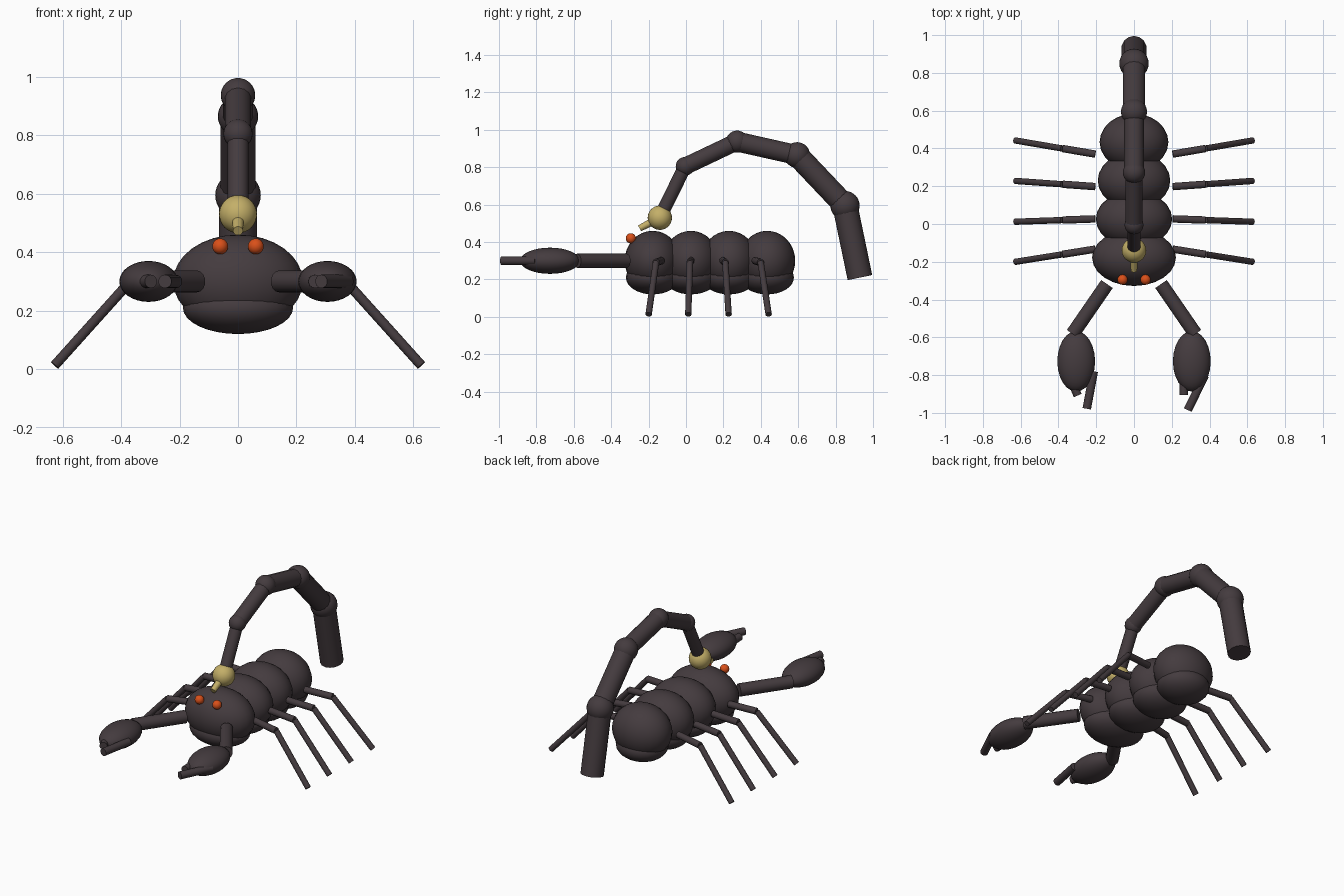
import bpy
from math import radians
from mathutils import Vector

cube = bpy.data.objects.get("Cube")
if cube:
    bpy.data.objects.remove(cube, do_unlink=True)


def material(name, color):
    mat = bpy.data.materials.new(name)
    mat.use_nodes = True
    mat.diffuse_color = (*color, 1)
    mat.node_tree.nodes["Principled BSDF"].inputs["Base Color"].default_value = (*color, 1)
    return mat


SHELL = material("dark shell", (0.058, 0.044, 0.049))
VENOM = material("venom yellow", (0.55, 0.43, 0.14))
EYE = material("eye orange", (0.70, 0.08, 0.01))


def finish(name, mat):
    obj = bpy.context.object
    obj.name = name
    obj.data.materials.append(mat)
    bpy.ops.object.shade_smooth_by_angle(angle=radians(40))
    return obj


def ellipsoid(name, center, radii, mat=SHELL):
    bpy.ops.mesh.primitive_uv_sphere_add(segments=24, ring_count=16, radius=1, location=center)
    bpy.context.object.scale = radii
    bpy.ops.object.transform_apply(location=False, rotation=False, scale=True)
    return finish(name, mat)


def rod(name, start, end, r1, r2=None, mat=SHELL):
    a, b = Vector(start), Vector(end)
    bpy.ops.mesh.primitive_cone_add(vertices=14, radius1=r1, radius2=r2 or r1,
                                    depth=(b - a).length, location=(a + b) / 2)
    bpy.context.object.rotation_euler = (b - a).to_track_quat('Z', 'Y').to_euler()
    return finish(name, mat)


# Body segments, each with a flatter belly plate
for i, width in enumerate((0.222, 0.202, 0.192, 0.182)):
    y = -0.178 + 0.204 * i
    ellipsoid(f"body_segment_{i + 1}", (0, y, 0.3), (width, 0.15, 0.16))
    ellipsoid(f"belly_plate_{i + 1}", (0, y, 0.21), (width * 0.85, 0.143, 0.09))

# Tail: rods with ball joints, from the base to the bulb
joints = [Vector((0, y, z)) for y, z in
          ((0.93, 0.21), (0.85, 0.595), (0.594, 0.865), (0.273, 0.937), (-0.005, 0.805), (-0.14, 0.53))]
rod_radii = (0.067, 0.061, 0.053, 0.046, 0.036)
ball_radii = (0.078, 0.069, 0.059, 0.05)
for i, radius in enumerate(rod_radii):
    rod(f"tail_rod_{i + 1}", joints[i], joints[i + 1], radius)
for i, radius in enumerate(ball_radii):
    ellipsoid(f"tail_joint_{i + 1}", joints[i + 1], (radius,) * 3)

# Stinger
ellipsoid("stinger_bulb", joints[-1], (0.065,) * 3, VENOM)
rod("stinger_tip", joints[-1], (0, -0.248, 0.473), 0.023, 0.017, VENOM)

# Eyes, pincer arms and legs on both sides
hips = ((-0.133, -0.2), (0.027, 0.012), (0.198, 0.228), (0.37, 0.442))
for side, s in (("left", 1), ("right", -1)):
    ellipsoid(f"{side}_eye", (s * 0.061, -0.295, 0.42), (0.027,) * 3, EYE)
    rod(f"{side}_pincer_arm", (s * 0.143, -0.318, 0.3), (s * 0.325, -0.582, 0.3), 0.038)
    ellipsoid(f"{side}_pincer", (s * 0.306, -0.727, 0.3), (0.1, 0.16, 0.07))
    for i, (hip_y, foot_y) in enumerate(hips):
        hip = Vector((s * 0.205, hip_y, 0.3))
        foot = Vector((s * 0.627, foot_y, 0.013))
        knee = hip.lerp(foot, 0.41)
        knee.z = 0.29
        rod(f"{side}_upper_leg_{i + 1}", hip, knee, 0.02)
        rod(f"{side}_lower_leg_{i + 1}", knee, foot, 0.017)

# Claw fingers, both turned the same way
fingers = {
    "left_outer": ((0.375, -0.8), (0.285, -0.985)),
    "left_inner": ((0.26, -0.74), (0.264, -0.905)),
    "right_inner": ((-0.213, -0.78), (-0.25, -0.978)),
    "right_outer": ((-0.37, -0.74), (-0.298, -0.908)),
}
for name, (start, end) in fingers.items():
    rod(f"{name}_finger", (*start, 0.3), (*end, 0.3), 0.023)
